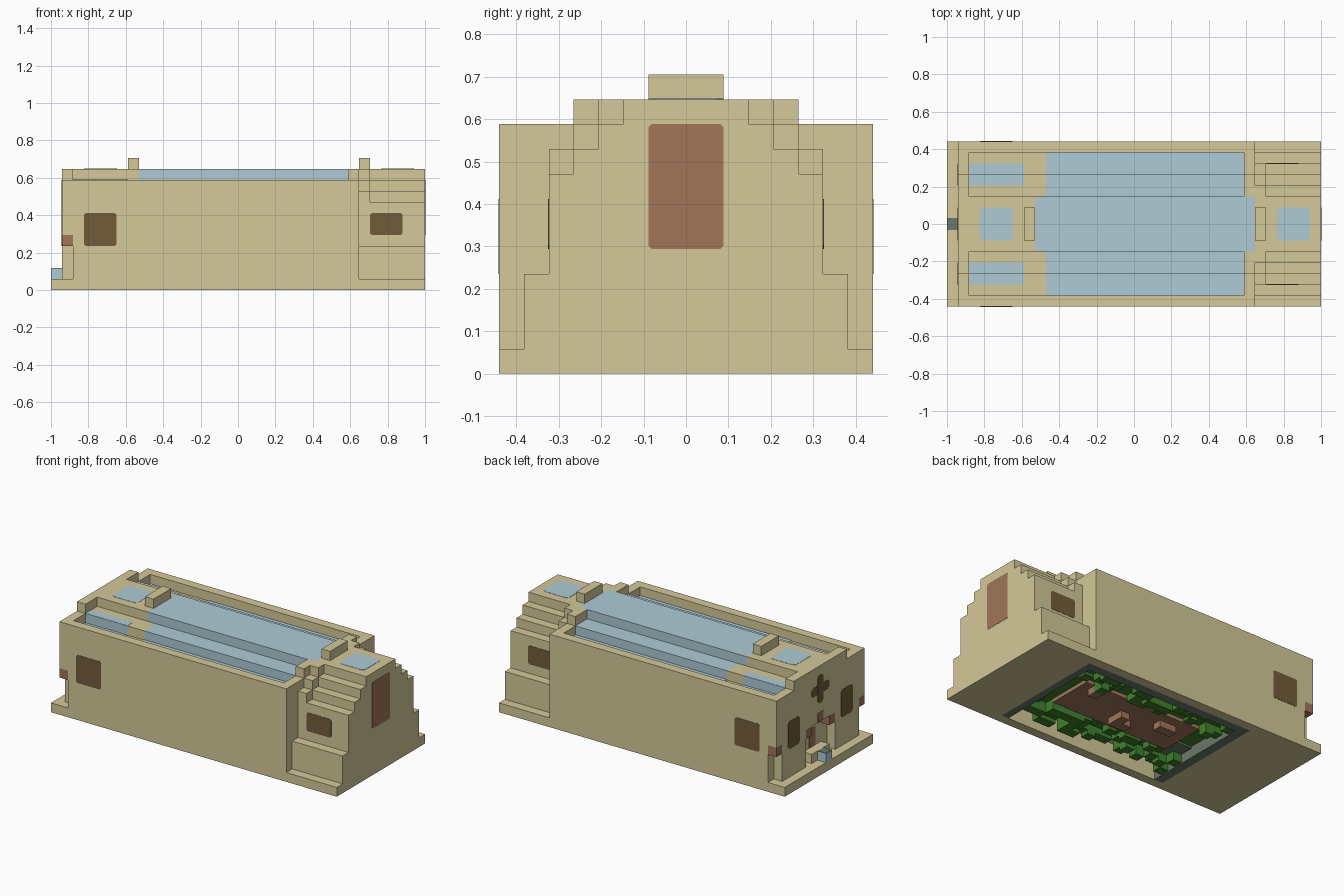
import bpy, bmesh, random
from mathutils import Vector

U = 2 / 34            # one building block
random.seed(4)
if "Cube" in bpy.data.objects:
    bpy.data.objects.remove(bpy.data.objects["Cube"])


def material(name, rgb):
    m = bpy.data.materials.new(name)
    m.use_nodes = True
    m.diffuse_color = (*rgb, 1)
    m.node_tree.nodes["Principled BSDF"].inputs["Base Color"].default_value = (*rgb, 1)
    return m


SAND = material("sandstone", (0.66, 0.585, 0.32))
GLASS = material("pale_blue", (0.43, 0.6, 0.67))
CLAY = material("terracotta", (0.36, 0.18, 0.1))
DARK = material("dark_brown", (0.17, 0.107, 0.042))
GREEN = material("leaf_green", (0.05, 0.22, 0.025))
GREY = material("stone_grey", (0.145, 0.19, 0.145))


def finish(name, bm, mat):
    bmesh.ops.recalc_face_normals(bm, faces=bm.faces)
    me = bpy.data.meshes.new(name)
    bm.to_mesh(me)
    bm.free()
    me.materials.append(mat)
    ob = bpy.data.objects.new(name, me)
    bpy.context.collection.objects.link(ob)


def add_box(bm, x, y, z):
    """Box from block ranges; x counts from the left end, y from the middle."""
    size = Vector((x[1] - x[0], y[1] - y[0], z[1] - z[0]))
    mid = Vector((sum(x) / 2 - 17, sum(y) / 2, sum(z) / 2))
    cube = bmesh.ops.create_cube(bm, size=1)["verts"]
    for v in cube:
        v.co = Vector(a * b for a, b in zip(v.co, size)) * U + mid * U


def box(name, mat, x, y, z):
    bm = bmesh.new()
    add_box(bm, x, y, z)
    finish(name, bm, mat)


def pair(name, mat, x, y, z):
    box(name + "_back", mat, x, y, z)
    box(name + "_front", mat, x, (-y[1], -y[0]), z)


def panel(name, mat, axis, at, side, a, b, cut=0.25):
    """Thin plate with clipped corners on a plane square to the axis."""
    (a0, a1), (b0, b1) = a, b
    ring = [(a0 + cut, b0), (a1 - cut, b0), (a1, b0 + cut), (a1, b1 - cut),
            (a1 - cut, b1), (a0 + cut, b1), (a0, b1 - cut), (a0, b0 + cut)]
    bm = bmesh.new()
    verts = []
    for p, q in ring:
        co = [p, q]
        co.insert(axis, at)
        co[0] -= 17
        verts.append(bm.verts.new(Vector(co) * U))
    face = bm.faces.new(verts)
    ext = bmesh.ops.extrude_face_region(bm, geom=[face])["geom"]
    move = Vector((0, 0, 0))
    move[axis] = side * 0.0015
    bmesh.ops.translate(bm, vec=move, verts=[v for v in ext if isinstance(v, bmesh.types.BMVert)])
    finish(name, bm, mat)


# Plinth with an open middle
box("plinth_left", SAND, (0, 8), (-7.5, 7.5), (0, 1))
box("plinth_right", SAND, (28, 34), (-7.5, 7.5), (0, 1))
pair("plinth_side", SAND, (8, 28), (6.5, 7.5), (0, 1))

# Long walls, notched at the left corners
pair("long_wall", SAND, (2, 28), (6.5, 7.5), (1, 10))
pair("corner_wall", SAND, (1, 2), (6.5, 7.5), (5, 10))
pair("corner_bracket", CLAY, (1, 2), (6.5, 7.5), (4, 5))

# Left end wall around the doorway, and the inner mass
pair("end_wall", SAND, (1, 2), (2.5, 6.5), (1, 9))
box("door_lintel", SAND, (1, 2), (-2.5, 2.5), (5, 9))
box("left_mass", SAND, (2, 8), (-6.5, 6.5), (1, 9))
box("hall_mass", SAND, (8, 28), (-6.5, 6.5), (2, 9))

# Stepped roof
pair("roof_step", SAND, (2, 9), (2.5, 4.5), (9, 10))
pair("glass_step", GLASS, (9, 27), (2.5, 4.5), (9, 10))
pair("glass_gutter", GLASS, (9, 27), (4.5, 6.5), (9, 9.06))
box("roof_ridge", SAND, (2, 8), (-2.5, 2.5), (9, 11))
box("glass_ridge", GLASS, (8, 28), (-2.5, 2.5), (9, 11))
for label, x in (("left", (1, 2)), ("right", (27, 28))):
    pair(label + "_gable_low", SAND, x, (4.5, 6.5), (9, 10))
    pair(label + "_gable_high", SAND, x, (2.5, 4.5), (9, 11))
box("left_gable_middle", SAND, (1, 2), (-2.5, 2.5), (9, 11))

# Ridge posts
for label, x in (("left", (7, 8)), ("right", (28, 29))):
    box(label + "_ridge_post", SAND, x, (-1.5, 1.5), (11, 12))

# Stepped right wing: half width and height of each tier
inner_tiers = [(6.5, 1, 4), (5.5, 4, 9), (4.5, 9, 10), (3.5, 10, 11)]
outer_tiers = [(6.5, 1, 4), (5.5, 4, 8), (4.5, 8, 9), (3.5, 9, 10), (2.5, 10, 11)]
for label, x, tiers in (("inner", (28, 29), inner_tiers), ("outer", (29, 34), outer_tiers)):
    for n, (half, low, high) in enumerate(tiers):
        box(f"{label}_wing_tier_{n + 1}", SAND, x, (-half, half), (low, high))

# Wall windows, both long sides
for label, s in (("back", 1), ("front", -1)):
    panel("hall_window_" + label, DARK, 1, s * 7.5, s, (3, 5.95), (4, 7), 0.15)
    panel("wing_window_" + label, DARK, 1, s * 5.5, s, (29, 31.95), (5, 7), 0.15)
    lo, hi = sorted((s * 3.5, s * 5.5))
    panel("end_window_" + label, DARK, 0, 1, -1, (lo, hi), (4, 7))
    # Skylight folded over the roof step
    for part, y, z in (("high", (3.5, 4.5), 10), ("low", (4.5, 5.5), 9)):
        lo, hi = sorted((s * y[0], s * y[1]))
        panel(f"skylight_{part}_{label}", GLASS, 2, z, 1, (2, 7), (lo, hi), 0.1)
    panel("skylight_riser_" + label, GLASS, 1, s * 4.5, s, (2, 7), (9, 10), 0.02)

# Panels on the ridge and the right end
panel("ridge_skylight_left", GLASS, 2, 11, 1, (3, 6), (-1.5, 1.5))
panel("ridge_skylight_right", GLASS, 2, 11, 1, (30, 33), (-1.5, 1.5))
panel("right_end_panel", CLAY, 0, 34, 1, (-1.5, 1.5), (5, 10), 0.12)

# Cross window and doorway on the left end
panel("cross_window_upright", DARK, 0, 1, -1, (-0.5, 0.5), (7, 10))
panel("cross_window_bar", DARK, 0, 1, -0.8, (-1.5, 1.5), (8, 9))
pair("door_bracket", CLAY, (1, 2), (1.5, 2.5), (4, 5))
panel("door_keystone", CLAY, 0, 1, -1, (-0.5, 0.5), (5, 6), 0.05)
panel("door", CLAY, 0, 2, -1, (-0.5, 0.5), (2, 4), 0.05)
box("door_step", SAND, (1, 2), (-1.5, 1.5), (1, 2))
box("door_basin", GLASS, (0, 1), (-0.5, 0.5), (1, 1.95))
box("basin_top", GREY, (0, 1), (-0.5, 0.5), (1.95, 2))

# Underside: stone rim, garden bed, clay path and hanging blocks
box("rim_left", GREY, (8, 9), (-6.5, 6.5), (0, 2))
box("rim_right", GREY, (27.2, 28), (-6.5, 6.5), (0, 2))
box("rim_back", GREY, (9, 27.2), (5.5, 6.5), (0, 2))
box("garden_bed", GREEN, (9, 27.2), (-4, 5.5), (1.2, 2))
box("clay_path", CLAY, (11, 25), (-2.5, 2.5), (0.8, 1.2))
box("stone_slab", GREY, (9, 12), (-4, -1), (1, 1.2))
hedge, pots = bmesh.new(), bmesh.new()
for i in range(9, 27):
    for j in (-5.5, -4.5, -3.5, 2.5, 3.5, 4.5):
        if random.random() < 0.5:
            add_box(hedge, (i, i + 1), (j, j + 1), (random.choice((0.1, 0.5, 0.9)), 1.9))
for i, j in ((13, 1), (14, 1), (17, -1), (18, -1), (18, 0), (23, 2)):
    add_box(pots, (i, i + 1), (j - 0.5, j + 0.5), (0.1, 0.8))
finish("hedge_blocks", hedge, GREEN)
finish("clay_blocks", pots, CLAY)
